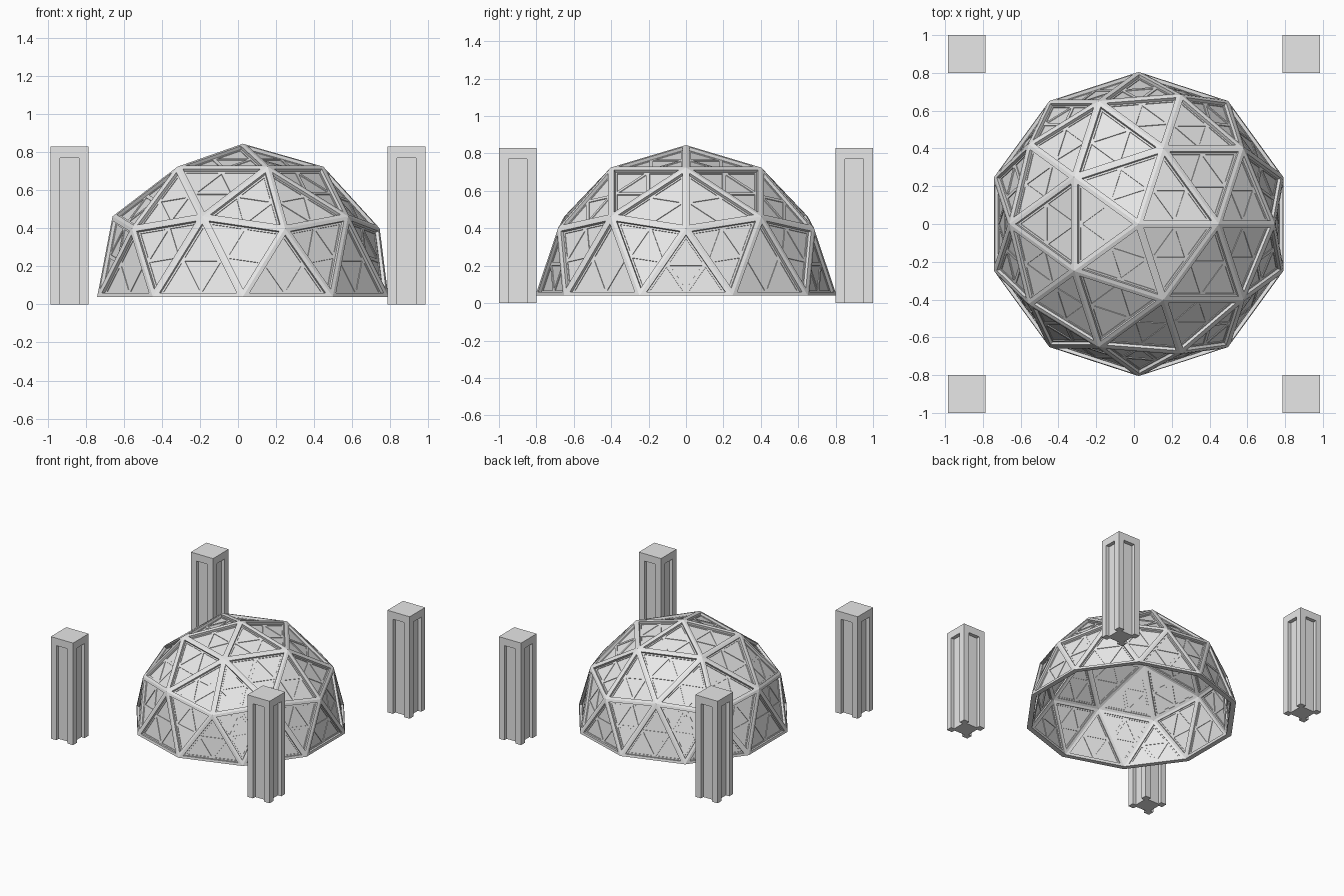
import bpy, bmesh, math
from mathutils import Vector

old = bpy.data.objects.get("Cube")
if old:
    bpy.data.objects.remove(old, do_unlink=True)

RADIUS = 0.805
CENTRE = Vector((0.025, 0, 0.04))

grey = bpy.data.materials.new("light_grey")
grey.diffuse_color = (0.8, 0.8, 0.8, 1)
grey.use_nodes = True
bsdf = next(n for n in grey.node_tree.nodes if n.type == 'BSDF_PRINCIPLED')
bsdf.inputs["Base Color"].default_value = grey.diffuse_color


def finish(bm, name, location):
    mesh = bpy.data.meshes.new(name)
    bm.to_mesh(mesh)
    bm.free()
    mesh.materials.append(grey)
    obj = bpy.data.objects.new(name, mesh)
    obj.location = location
    bpy.context.collection.objects.link(obj)
    return obj


def inset(bm, faces, width, depth):
    bmesh.ops.inset_individual(bm, faces=faces, thickness=width,
                               depth=0, use_even_offset=True)
    bmesh.ops.inset_individual(bm, faces=faces, thickness=0.0005,
                               depth=-depth, use_even_offset=True)


def split_in_four(bm, face):
    a, b, c = face.verts
    ab, bc, ca = (bm.verts.new((p.co + q.co) / 2)
                  for p, q in ((a, b), (b, c), (c, a)))
    bm.faces.remove(face)
    return [bm.faces.new(t) for t in ((a, ab, ca), (ab, b, bc),
                                      (ca, bc, c), (ab, bc, ca))]


def dome_shell(name, scale, frame_depth, inward):
    # Upper half of a two-frequency geodesic sphere
    bpy.ops.mesh.primitive_ico_sphere_add(subdivisions=2, radius=1)
    source = bpy.context.object
    bm = bmesh.new()
    bm.from_mesh(source.data)
    bpy.data.objects.remove(source, do_unlink=True)
    below = [v for v in bm.verts if v.co.z < -0.01]
    bmesh.ops.delete(bm, geom=below, context='VERTS')
    for v in bm.verts:
        v.co = v.co.normalized() * RADIUS * scale
    if inward:
        bmesh.ops.reverse_faces(bm, faces=bm.faces[:])
    bm.normal_update()
    # Deep main frames, then shallow secondary lattice on each panel
    panels = bm.faces[:]
    inset(bm, panels, 0.02, frame_depth)
    small = []
    for face in panels:
        small += split_in_four(bm, face)
    bm.normal_update()
    inset(bm, small, 0.01, 0.004)
    return finish(bm, name, CENTRE)


dome_shell("dome_outer_frame", 1.0, 0.018, False)
dome_shell("dome_inner_frame", 0.95, 0.010, True)

# Flat rim closing the underside between the two shells
bm = bmesh.new()
rings = []
for scale in (1.0, 0.95):
    rings.append([bm.verts.new((RADIUS * scale * math.cos(a), RADIUS * scale * math.sin(a), 0))
                  for a in (math.radians(18 + 36 * i) for i in range(10))])
outer, inner = rings
for i in range(10):
    j = (i + 1) % 10
    bm.faces.new((outer[i], inner[i], inner[j], outer[j]))
finish(bm, "dome_rim", CENTRE)


def pillar(name, x, y):
    # Square post with a notch up each side and a solid square cap
    h, n, d = 0.1, 0.05, 0.03
    side = [(h, -h), (h, -n), (h - d, -n), (h - d, n), (h, n)]
    profile = []
    for _ in range(4):
        profile += side
        side = [(-v, u) for u, v in side]
    bm = bmesh.new()
    for points, low, high in ((profile, 0, 0.77),
                              ([(h, -h), (h, h), (-h, h), (-h, -h)], 0.77, 0.83)):
        base = bm.faces.new([bm.verts.new((u, v, low)) for u, v in points])
        top = bmesh.ops.extrude_face_region(bm, geom=[base], use_keep_orig=True)
        for v in top["geom"]:
            if isinstance(v, bmesh.types.BMVert):
                v.co.z = high
    bmesh.ops.recalc_face_normals(bm, faces=bm.faces[:])
    finish(bm, name, (x, y, 0))


for end, y in (("front", -0.9), ("back", 0.9)):
    for hand, x in (("left", 0.885), ("right", -0.885)):
        pillar(f"pillar_{end}_{hand}", x, y)
